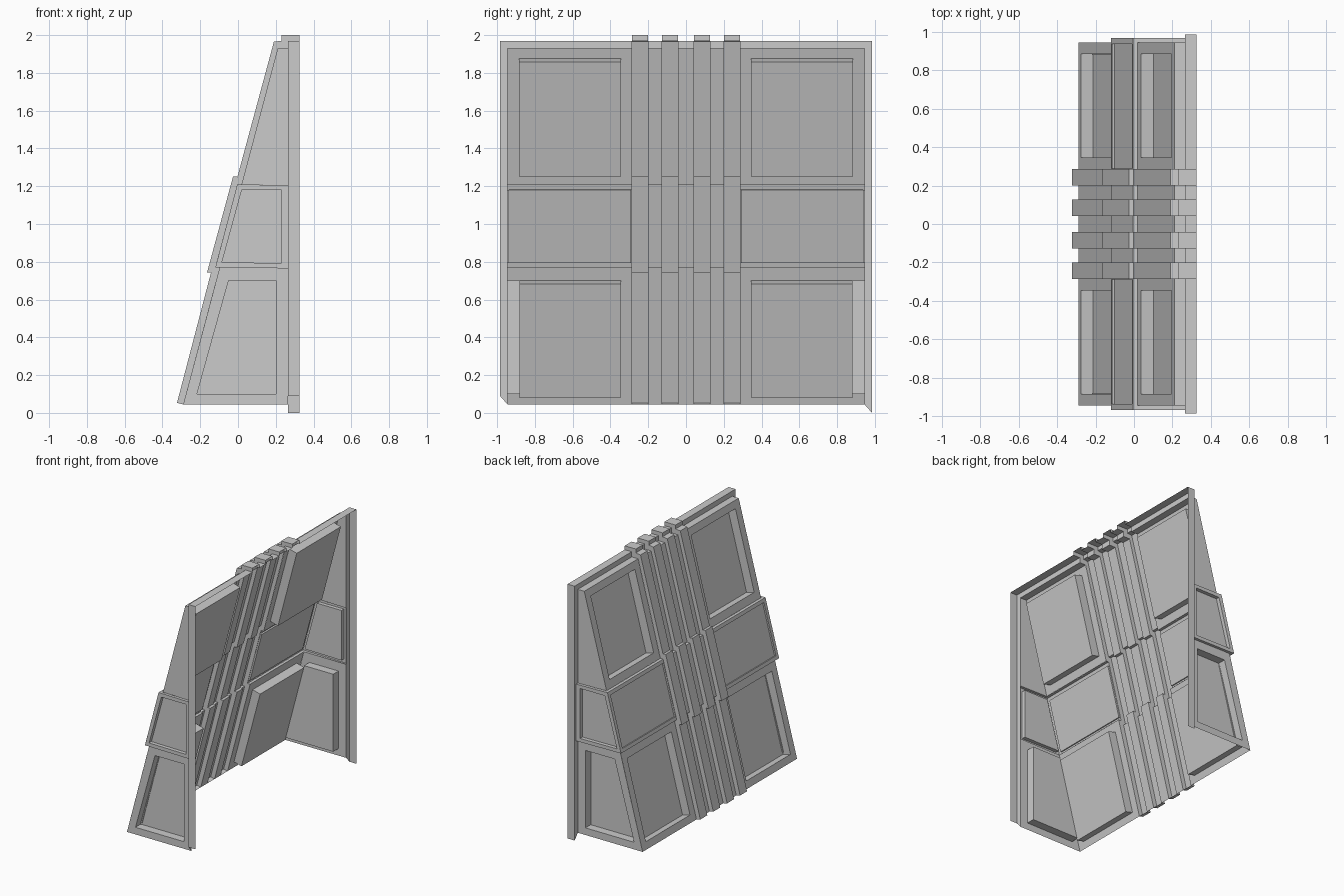
import bpy
from mathutils import Vector as V

if "Cube" in bpy.data.objects:
    bpy.data.objects.remove(bpy.data.objects["Cube"])

# Side profiles (x, z): base shell and raised ribs, bottom to top
K = 0.2655
BASE = [(-.29, .045), (-.097, .77), (-.12, .77), (-.004, 1.21), (.019, 1.21),
        (.21, 1.93), (.265, 1.93), (.265, 1.97), (.325, 1.97)]
RIB = [(-.323, .053), (-.143, .743), (-.164, .743), (-.026, 1.252), (-.003, 1.25),
       (.19, 1.965), (.23, 1.97), (.23, 2.0), (.325, 2.0)]
RIBS = [(-.286, -.201), (-.127, -.042), (.042, .127), (.201, .286)]
UP, DOWN, FRONT = V((0, 0, 1)), V((0, 0, -1)), V((-1, 0, .26))
INWARD = V((.966, 0, -.257))
Y1, Y2, Y3 = .945, .967, .985


class Sheet:
    """Collects flat faces and makes one object."""
    def __init__(self):
        self.v, self.f = [], []

    def quad(self, pts, out):
        pts = [V(p) for p in pts]
        n = (pts[2] - pts[0]).cross(pts[3] - pts[1])
        if n.dot(out) < 0:
            pts.reverse()
        i = len(self.v)
        self.v += pts
        self.f.append(tuple(range(i, i + len(pts))))

    def recess(self, outer, inner, push, out):
        """Rim, four ledges and a sunken floor."""
        outer, inner = [V(p) for p in outer], [V(p) for p in inner]
        floor = [p + push for p in inner]
        mid = sum(inner, V()) / 4
        for a in range(4):
            b = (a + 1) % 4
            self.quad([outer[a], outer[b], inner[b], inner[a]], out)
            self.quad([inner[a], inner[b], floor[b], floor[a]],
                      mid - (inner[a] + inner[b]) / 2)
        self.quad(floor, out)

    def make(self, name):
        me = bpy.data.meshes.new(name)
        me.from_pydata([tuple(p) for p in self.v], [], self.f)
        ob = bpy.data.objects.new(name, me)
        bpy.context.collection.objects.link(ob)
        return ob


def slant(z, step=0):
    return -.29 + K * (z - .045) - step


def slant_rect(y0, y1, z0, z1, step=0):
    return [(slant(z, step), y, z) for y, z in ((y0, z0), (y1, z0), (y1, z1), (y0, z1))]


def strip(sheet, profile, y0, y1, segs):
    """Extrude chosen profile segments across y."""
    for i in segs:
        (xa, za), (xb, zb) = profile[i], profile[i + 1]
        sheet.quad([(xa, y0, za), (xb, y0, zb), (xb, y1, zb), (xa, y1, za)],
                   V((za - zb, 0, xb - xa)))


# Flat channels between the ribs
gaps = Sheet()
for a, b in zip(RIBS, RIBS[1:]):
    strip(gaps, BASE, a[1], b[0], range(8))
gaps.make("rib_channels")

# Raised ribs, open on the inside
for k, (y0, y1) in enumerate(RIBS):
    rib = Sheet()
    strip(rib, RIB, y0, y1, range(8))
    for y, d in ((y0, -1), (y1, 1)):
        for i in range(8):
            ring = [RIB[i], RIB[i + 1], BASE[i + 1], BASE[i]]
            rib.quad([(x, y, z) for x, z in ring], V((0, d, 0)))
    rib.quad([(x, y, z) for (x, z), y in
              ((RIB[0], y0), (RIB[0], y1), (BASE[0], y1), (BASE[0], y0))], DOWN)
    rib.make(f"rib_{k + 1}")

for s, side in ((-1, "right"), (1, "left")):
    ya = s * .286
    OUT = V((0, s, 0))

    # Sloping face panels
    face = Sheet()
    face.recess(slant_rect(ya, s * Y1, .045, .77),
                slant_rect(s * .345, s * .885, .098, .70), INWARD * .066, FRONT)
    face.recess(slant_rect(ya, s * Y2, .77, 1.21, .023),
                slant_rect(s * .29, s * .938, .797, 1.183, .023), INWARD * .012, FRONT)
    face.recess(slant_rect(ya, s * Y1, 1.21, 1.93),
                slant_rect(s * .345, s * .885, 1.27, 1.875), INWARD * .068, FRONT)
    strip(face, BASE, ya, s * Y2, (1, 3))
    strip(face, BASE, ya, s * Y1, (5,))
    strip(face, BASE, ya, s * Y3, (6, 7))
    face.make(f"sloping_panels_{side}")

    # Side wall, three tiers with two sunken panels
    wall = Sheet()

    def at(y, pts):
        return [(x, s * y, z) for x, z in pts]

    wall.recess(at(Y1, [BASE[0], (.265, .045), (.265, .77), BASE[1]]),
                at(Y1, [(-.217, .10), (.2, .10), (.2, .70), (-.05, .70)]),
                OUT * -.065, OUT)
    wall.recess(at(Y2, [BASE[2], (.265, .765), (.265, 1.205), BASE[3]]),
                at(Y2, [(-.085, .797), (.23, .793), (.23, 1.18), (.02, 1.18)]),
                OUT * -.029, OUT)
    wall.quad(at(Y1, [BASE[4], (.265, 1.205), (.265, 1.93), BASE[5]]), OUT)
    for x, zf, zb, d in ((-.12, .77, .765, DOWN), (-.004, 1.21, 1.205, UP)):
        wall.quad([(x, s * Y1, zf), (.265, s * Y1, zb),
                   (.265, s * Y2, zb), (x, s * Y2, zf)], d)
    wall.make(f"side_wall_{side}")

    # Rear post: flange and outer lip, with the foot cut on the slant
    post = Sheet()
    foot = .09 if s < 0 else 0.0
    post.quad([(.265, s * Y1, .045), (.265, s * Y3, foot),
               (.265, s * Y3, 1.97), (.265, s * Y1, 1.97)], FRONT)
    post.quad([(.265, s * Y3, foot), (.325, s * Y3, foot),
               (.325, s * Y3, 1.97), (.265, s * Y3, 1.97)], OUT)
    post.make(f"rear_post_{side}")
